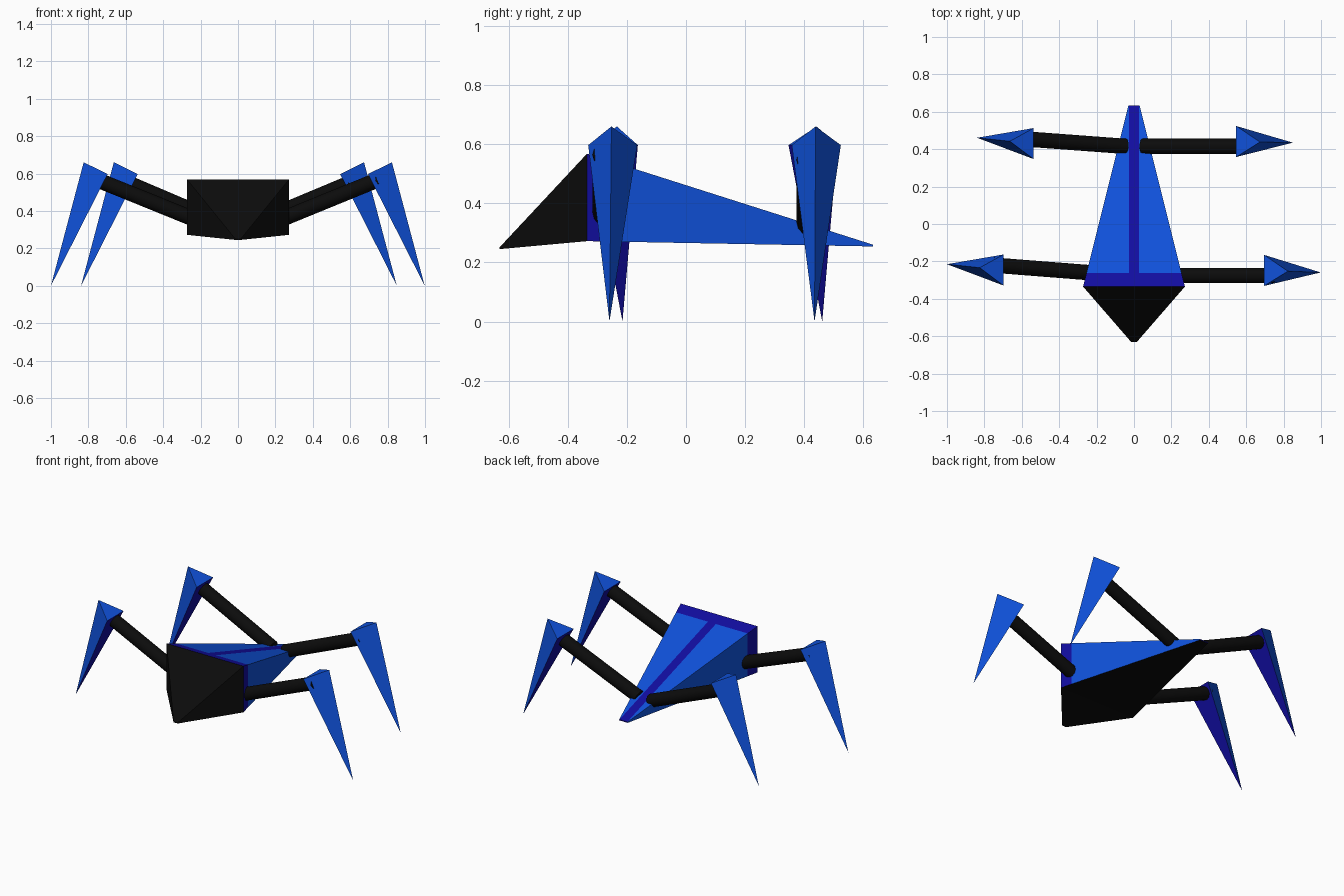
import bpy, bmesh, math
from mathutils import Vector

if "Cube" in bpy.data.objects:
    bpy.data.objects.remove(bpy.data.objects["Cube"])


def material(name, color):
    m = bpy.data.materials.new(name)
    m.diffuse_color = (*color, 1)
    m.use_nodes = True
    m.node_tree.nodes["Principled BSDF"].inputs["Base Color"].default_value = m.diffuse_color
    return m


BLACK = material("black", (0.0035, 0.0035, 0.0035))
BLUE = material("bright blue", (0.005, 0.085, 0.72))
NAVY = material("deep blue", (0.006, 0.004, 0.36))


def make_object(name, verts, faces, mats, slots):
    """Flat-faced object with one material slot per face."""
    me = bpy.data.meshes.new(name)
    me.from_pydata(verts, [], faces)
    for m in mats:
        me.materials.append(m)
    for p, s in zip(me.polygons, slots):
        p.material_index = s
    bm = bmesh.new()
    bm.from_mesh(me)
    bmesh.ops.recalc_face_normals(bm, faces=bm.faces)
    bm.to_mesh(me)
    bm.free()
    ob = bpy.data.objects.new(name, me)
    bpy.context.collection.objects.link(ob)
    return ob


# Body wedge: cross-sections along y, front edge / band edge / tail
FRONT, BAND, TAIL = -0.335, -0.262, 0.633
STRIPE = 0.028
verts, faces, slots = [], [], []
for y in (FRONT, BAND, TAIL):
    t = (y - FRONT) / (TAIL - FRONT)
    w = 0.272 + (0.03 - 0.272) * t
    top = 0.568 + (0.26 - 0.568) * t
    bot = 0.272 + (0.254 - 0.272) * t
    verts += [(-w, y, bot), (-w, y, top), (-STRIPE, y, top),
              (STRIPE, y, top), (w, y, top), (w, y, bot)]
for row in range(2):
    for k in range(6):
        a, b = row * 6 + k, row * 6 + (k + 1) % 6
        faces.append((a, b, b + 6, a + 6))
        if k == 5:
            slots.append(0)                       # underside
        elif row == 0 or k == 2:
            slots.append(2)                       # front band and centre stripe
        else:
            slots.append(1)
faces.append(tuple(range(12, 18)))                # tail end
slots.append(2)
faces.append(tuple(range(6)))                     # front end, behind the nose
slots.append(0)
make_object("body", verts, faces, [BLACK, BLUE, NAVY], slots)

# Nose: tapered black block ending in a blunt tip
n = [(-0.272, FRONT, 0.272), (0.272, FRONT, 0.272),
     (0.272, FRONT, 0.568), (-0.272, FRONT, 0.568),
     (-0.015, -0.631, 0.245), (0.015, -0.631, 0.245),
     (0.015, -0.631, 0.251), (-0.015, -0.631, 0.251)]
nf = [(4, 5, 6, 7), (0, 1, 5, 4), (1, 2, 6, 5), (2, 3, 7, 6), (3, 0, 4, 7)]
make_object("nose", n, nf, [BLACK], [0] * 5)


# Arm: smooth cylinder between two points
def arm(name, p, q, r=0.041):
    p, q = Vector(p), Vector(q)
    d = q - p
    bpy.ops.mesh.primitive_cylinder_add(vertices=12, radius=r, depth=d.length,
                                        location=(p + q) / 2)
    ob = bpy.context.object
    ob.name = name
    ob.rotation_euler = d.to_track_quat('Z', 'Y').to_euler()
    ob.data.materials.append(BLACK)
    bpy.ops.object.shade_smooth_by_angle(angle=math.radians(40))


# Claw: four-sided spike, deep blue on the face towards the body
def claw(name, side, x, y, slant):
    v = [(side * x, y - 0.083, 0.597), (side * x, y + 0.083, 0.597),
         (side * (x + 0.128), y + slant * 0.4, 0.66),
         (side * (x + 0.303), y + slant, 0.0)]
    make_object(name, v, [(0, 1, 2), (0, 2, 3), (1, 2, 3), (0, 1, 3)],
                [BLUE, NAVY], [0, 0, 0, 1])


# Legs: side, arm start and end, then claw position and tip slant
legs = [
    ("front_right", 1, (0.20, -0.275, 0.342), (0.745, -0.275, 0.565), 0.695, -0.248, -0.011),
    ("back_right", 1, (0.045, 0.415, 0.318), (0.595, 0.415, 0.548), 0.546, 0.441, -0.006),
    ("front_left", -1, (-0.20, -0.263, 0.342), (-0.75, -0.220, 0.565), 0.697, -0.246, 0.031),
    ("back_left", -1, (-0.045, 0.415, 0.318), (-0.585, 0.455, 0.548), 0.536, 0.430, 0.031),
]
for name, side, p, q, x, y, slant in legs:
    arm(name + "_arm", p, q)
    claw(name + "_claw", side, x, y, slant)
